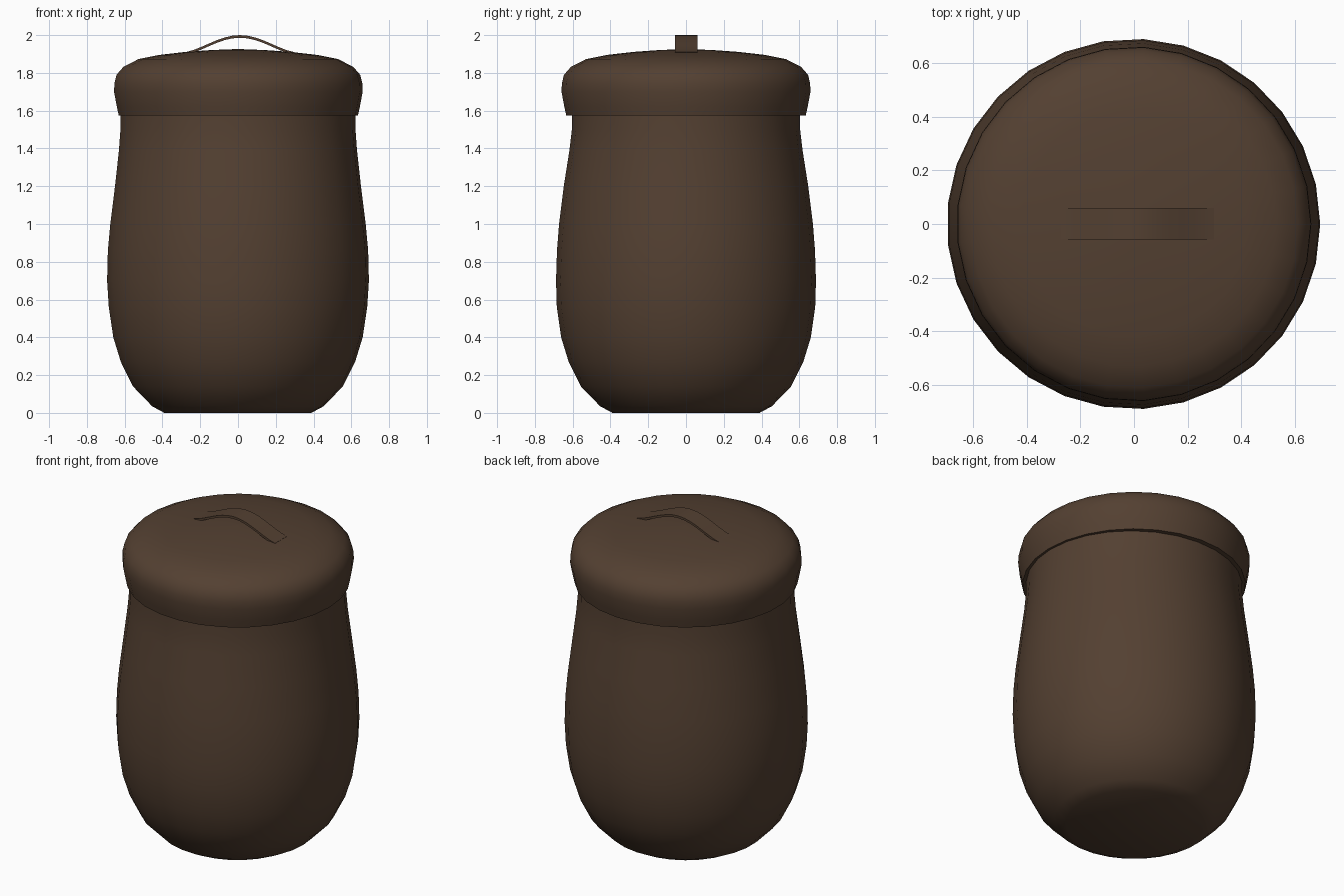
import bpy, bmesh, math

if "Cube" in bpy.data.objects:
    bpy.data.objects.remove(bpy.data.objects["Cube"])

brown = bpy.data.materials.new("dark brown")
brown.diffuse_color = (0.087, 0.051, 0.031, 1)
brown.use_nodes = True
brown.node_tree.nodes["Principled BSDF"].inputs["Base Color"].default_value = brown.diffuse_color
SIDES = 29


def finish(bm, name, angle=50):
    bmesh.ops.recalc_face_normals(bm, faces=bm.faces)
    me = bpy.data.meshes.new(name)
    bm.to_mesh(me)
    bm.free()
    me.materials.append(brown)
    ob = bpy.data.objects.new(name, me)
    bpy.context.collection.objects.link(ob)
    bpy.ops.object.select_all(action='DESELECT')
    ob.select_set(True)
    bpy.context.view_layer.objects.active = ob
    bpy.ops.object.shade_smooth_by_angle(angle=math.radians(angle))
    return ob


def bridge(bm, rings):
    """Quads between consecutive closed rings, with caps at both ends."""
    n = len(rings[0])
    for a, b in zip(rings, rings[1:]):
        for i in range(n):
            j = (i + 1) % n
            bm.faces.new((a[i], a[j], b[j], b[i]))
    bm.faces.new(rings[0])
    bm.faces.new(rings[-1])


def lathe(name, profile, cx=0.0):
    bm = bmesh.new()
    rings = []
    for rx, ry, z in profile:
        rings.append([bm.verts.new((cx + rx * math.cos(math.tau * i / SIDES),
                                    ry * math.sin(math.tau * i / SIDES), z))
                      for i in range(SIDES)])
    bridge(bm, rings)
    return finish(bm, name)


# jar body: rounded belly, slightly oval neck (radius x, radius y, height)
lathe("jar_body", [
    (.39, .39, 0), (.455, .455, .035), (.557, .557, .14), (.622, .622, .27),
    (.662, .662, .40), (.686, .685, .56), (.695, .689, .70), (.691, .684, .86),
    (.678, .673, 1.0), (.653, .648, 1.2), (.632, .618, 1.39),
    (.624, .605, 1.50), (.622, .605, 1.62)], -.002)

# lid: overhanging rim with a shallow dome
lathe("lid", [(r, r, z) for r, z in [
    (.60, 1.575), (.635, 1.575), (.645, 1.62), (.66, 1.70), (.658, 1.745),
    (.647, 1.79), (.61, 1.832), (.53, 1.873), (.42, 1.895), (.28, 1.911),
    (.14, 1.921), (.01, 1.926)]])

# handle: thin arched strap across the lid
bm = bmesh.new()
rings = []
STEPS = 14
for k in range(STEPS + 1):
    t = -1 + 2 * k / STEPS
    x = .01 + .288 * t
    z = 1.907 + .093 * (.5 + .5 * math.cos(math.pi * t * .92)) ** .85
    rings.append([bm.verts.new((x, y, z + dz)) for y, dz in
                  ((-.057, 0), (.06, 0), (.06, -.014), (-.057, -.014))])
bridge(bm, rings)
finish(bm, "lid_handle", 40)
